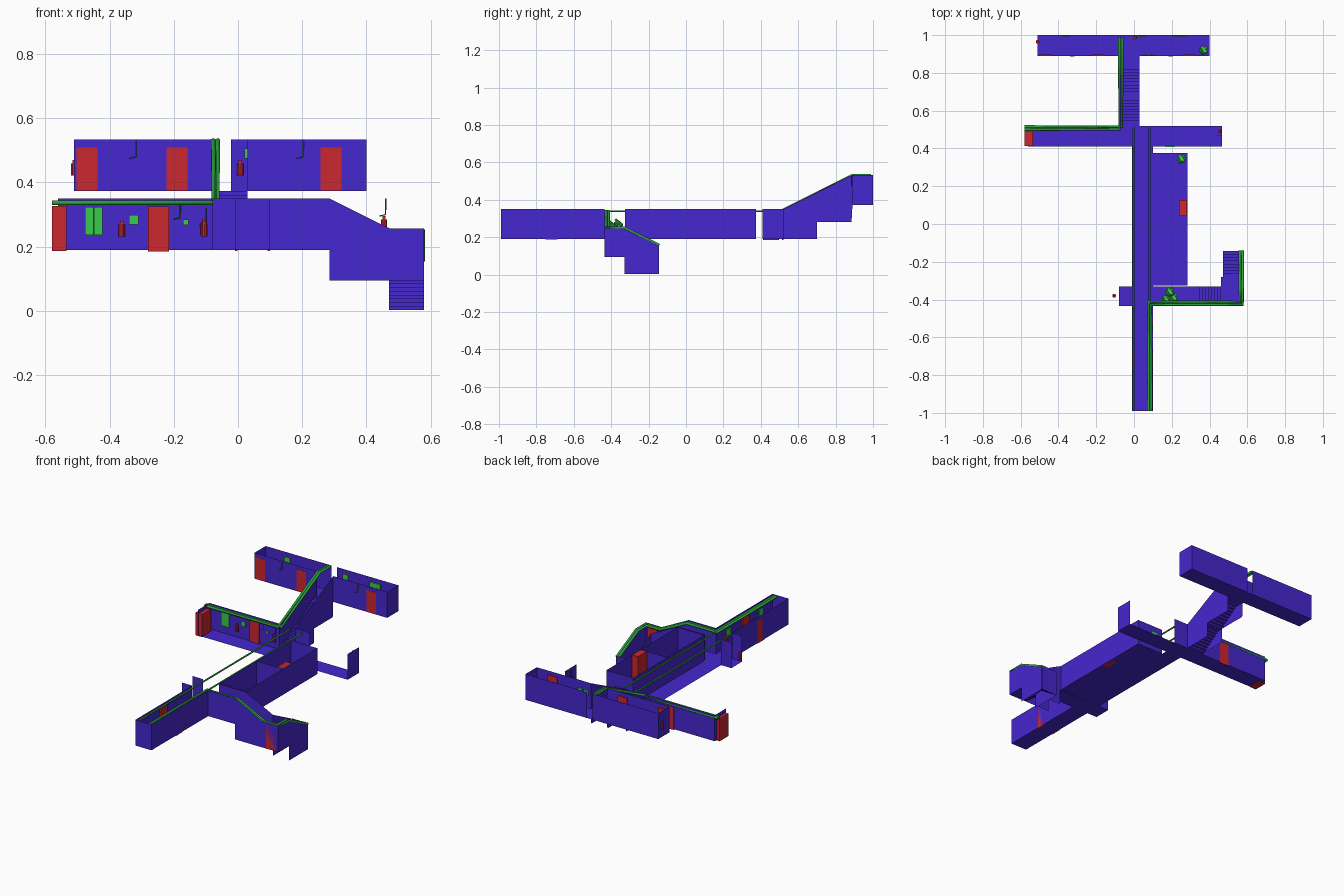
import bpy, math
from mathutils import Vector

if "Cube" in bpy.data.objects:
    bpy.data.objects.remove(bpy.data.objects["Cube"])

def mat(name, c):
    m = bpy.data.materials.new(name)
    m.diffuse_color = (*c, 1)
    m.use_nodes = True
    m.node_tree.nodes["Principled BSDF"].inputs["Base Color"].default_value = m.diffuse_color
    return m

BLUE = mat("wall_blue", (.06, .02, .62))
RED = mat("red", (.6, .02, .03))
GREEN = mat("green", (.04, .6, .07))
PIPE = mat("pipe_green", (.025, .36, .05))

def mesh(name, verts, faces, m):
    me = bpy.data.meshes.new(name)
    me.from_pydata(verts, [], faces)
    me.materials.append(m)
    ob = bpy.data.objects.new(name, me)
    bpy.context.collection.objects.link(ob)
    return ob

def poly(name, pts):
    return mesh(name, pts, [tuple(range(len(pts)))], BLUE)

def floor(name, x0, x1, y0, y1, z):
    poly(name, [(x0, y0, z), (x1, y0, z), (x1, y1, z), (x0, y1, z)])

def wall_x(name, y, pts):          # wall along x, profile of (x, z)
    poly(name, [(a, y, z) for a, z in pts])

def wall_y(name, x, pts):          # wall along y, profile of (y, z)
    poly(name, [(x, a, z) for a, z in pts])

def rect(a, b, z0=.19, z1=.35):
    return [(a, z0), (b, z0), (b, z1), (a, z1)]

def stairs(name, start, run, side, rise, n=8):
    """Open folded strip of treads and risers."""
    p, run, side = Vector(start), Vector(run) / n, Vector(side)
    up = Vector((0, 0, rise / n))
    line = [p.copy()]
    for i in range(n):
        steps = (up, run) if rise > 0 else (run, up)
        for s in steps:
            p = p + s
            line.append(p.copy())
    v = [q for a in line for q in (a, a + side)]
    f = [(2*i, 2*i+1, 2*i+3, 2*i+2) for i in range(len(line) - 1)]
    mesh(name, v, f, BLUE)

def box(name, c, s, m):
    v = [(c[0]+s[0]*i/2, c[1]+s[1]*j/2, c[2]+s[2]*k/2)
         for i in (-1, 1) for j in (-1, 1) for k in (-1, 1)]
    f = [(0, 1, 3, 2), (4, 6, 7, 5), (0, 4, 5, 1), (2, 3, 7, 6), (0, 2, 6, 4), (1, 5, 7, 3)]
    return mesh(name, v, f, m)

def tube(name, pts, r, m=PIPE):
    cu = bpy.data.curves.new(name, 'CURVE')
    cu.dimensions = '3D'
    cu.bevel_depth, cu.bevel_resolution, cu.use_fill_caps = r, 1, True
    sp = cu.splines.new('POLY')
    sp.points.add(len(pts) - 1)
    for q, p in zip(sp.points, pts):
        q.co = (*p, 1)
    cu.materials.append(m)
    ob = bpy.data.objects.new(name, cu)
    bpy.context.collection.objects.link(ob)

def extinguisher(x, y, z):
    bpy.ops.mesh.primitive_cylinder_add(vertices=10, radius=.01, depth=.038, location=(x, y, z))
    o = bpy.context.object
    o.name = "extinguisher"
    o.data.materials.append(RED)
    box("extinguisher_valve", (x, y, z + .024), (.01, .01, .012), RED)

# Upper corridor
floor("upper_floor", -.51, .40, .89, 1.0, .373)
for y, a, b in ((.89, -.08, .03), (1.0, -.06, -.022)):
    wall_x("upper_wall", y, rect(-.51, a, .373, .533))
    wall_x("upper_wall", y, rect(b, .40, .373, .533))
for x in (-.51, .40):
    wall_y("upper_end_wall", x, rect(.89, 1.0, .373, .533))

# Stairwell between the middle and upper corridors
for x in (-.08, .03):
    wall_y("stairwell_wall", x, [(.52, .19), (.70, .19), (.70, .28), (.885, .28),
                                 (.89, .373), (.89, .533), (.52, .35)])
floor("stairwell_floor", -.08, .03, .52, .545, .19)
stairs("lower_flight", (-.08, .545, .19), (0, .125, 0), (.11, 0, 0), .09)
floor("stairwell_landing", -.08, .03, .67, .70, .28)
stairs("upper_flight", (-.08, .70, .28), (0, .136, 0), (.11, 0, 0), .093)
floor("stairwell_top", -.08, .03, .836, .89, .373)

# Middle corridor, open on the front side
floor("middle_floor", -.56, .465, .41, .52, .19)
wall_x("middle_back_wall", .52, rect(-.56, -.08))
wall_x("middle_back_wall", .52, rect(.03, .13))
wall_y("middle_end_wall", .465, rect(.41, .52))
wall_y("middle_end_wall", -.56, rect(.41, .52))

# Long main corridor
floor("main_floor", -.01, .10, -.99, .41, .19)
for x in (-.01, .10):
    wall_y("main_wall", x, rect(-.99, -.435))
wall_x("main_end_wall", -.99, rect(-.01, .10))

# Side rooms with a partition
floor("room_floor", .10, .282, -.325, .375, .19)
for x in (.10, .282):
    wall_y("room_wall", x, rect(-.325, .375))
for y in (-.322, .04, .375):
    wall_x("room_cross_wall", y, rect(.10, .282))

# Cross passage with descending stairs
floor("passage_floor", -.08, .33, -.435, -.33, .19)
for y in (-.435, -.33):
    wall_x("passage_stub_wall", y, rect(-.08, -.01))
    wall_x("passage_wall", y, rect(.10, .285))
wall_x("passage_stair_wall", -.435, [(.285, .095), (.58, .095), (.58, .257), (.47, .257), (.285, .35)])
wall_x("passage_stair_wall", -.33, [(.285, .095), (.47, .095), (.47, .257), (.285, .35)])
stairs("passage_flight", (.33, -.435, .19), (.13, 0, 0), (0, .105, 0), -.095)
floor("corner_landing", .46, .58, -.435, -.28, .095)
stairs("exit_flight", (.47, -.28, .095), (0, .138, 0), (.11, 0, 0), -.093)
wall_y("corner_wall", .58, rect(-.435, -.33, .095, .257))
for x in (.47, .58):
    wall_y("exit_wall", x, [(-.33, .002), (-.145, .002), (-.145, .163), (-.33, .257)])
wall_x("exit_end_wall", -.142, rect(.47, .58, .002, .163))

# Paired thick pipes
for d in (-.007, .007):
    tube("upper_pipe", [(-.58, .508 + d, .336), (-.07 + d, .508 + d, .336),
                        (-.07 + d, .89, .53), (-.07 + d, .99, .53)], .008)
    tube("lower_pipe", [(.083 + d, -.99, .338), (.083 + d, -.42 + d * -1, .338),
                        (.285, -.42 - d, .338), (.47, -.42 - d, .25), (.568 + d, -.42 - d, .25),
                        (.568 + d, -.33, .25), (.568 + d, -.142, .157)], .008)
# Thin pipes
tube("thin_pipe", [(-.003, -.985, .338), (-.003, .51, .338)], .005)
tube("thin_pipe", [(.083, -.42, .338), (.083, .51, .338)], .005)

# Doors
box("end_door", (-.557, .455, .256), (.045, .085, .14), RED)
box("room_door", (.26, .085, .27), (.042, .085, .16), RED)
box("middle_door", (-.248, .517, .255), (.065, .008, .14), RED)
for x in (-.47, -.19, .29):
    box("upper_door", (x, .893, .442), (.065, .008, .135), RED)
for x in (-.006, .096):
    box("main_door", (x, -.72, .257), (.008, .065, .14), RED)
box("corner_door", (.53, -.431, .167), (.065, .008, .14), RED)

# Extinguishers
for p in ((-.362, .507, .25), (-.107, .507, .255), (-.105, -.38, .25), (.007, .987, .44),
          (-.51, .965, .44), (.455, .49, .265), (.09, -.52, .25)):
    extinguisher(*p)

# Panels and signs
for x in (-.463, -.435):
    box("wall_panel", (x, .516, .28), (.026, .006, .088), GREEN)
for x, z, w in ((-.325, .284, .03), (-.163, .276, .018)):
    box("wall_sign", (x, .516, z), (w, .006, w), GREEN)
for x in (-.36, .04, .225, .26):
    box("upper_sign", (x, .996, .49), (.04, .006, .03), GREEN)
for x in (.06, .1):
    box("upper_sign", (x, .894, .47), (.03, .006, .03), GREEN)
box("floating_sign", (.19, .412, .27), (.05, .008, .03), GREEN)
for y in (-.87, -.55):
    box("main_sign", (.095, y, .28), (.006, .04, .05), GREEN)

# Hanging hooks with wire
for x, y, z in ((-.318, .885, .5), (.203, .885, .5), (-.18, .51, .31), (-.10, .51, .29), (.46, .47, .32)):
    tube("hook", [(x, y, z + .03), (x, y, z - .02), (x - .02, y, z - .025)], .002)

# Small leafy clusters
for x, y, z in ((.19, -.36, .27), (.21, -.39, .255), (.17, -.40, .265), (.25, .345, .27), (.37, .92, .44)):
    for k in range(3):
        o = box("leaf", (0, 0, 0), (.045, .02, .012), GREEN)
        o.location = (x, y, z + .01 * (k - 1))
        o.rotation_euler = (.5, .3 * k, k * math.pi / 3)
